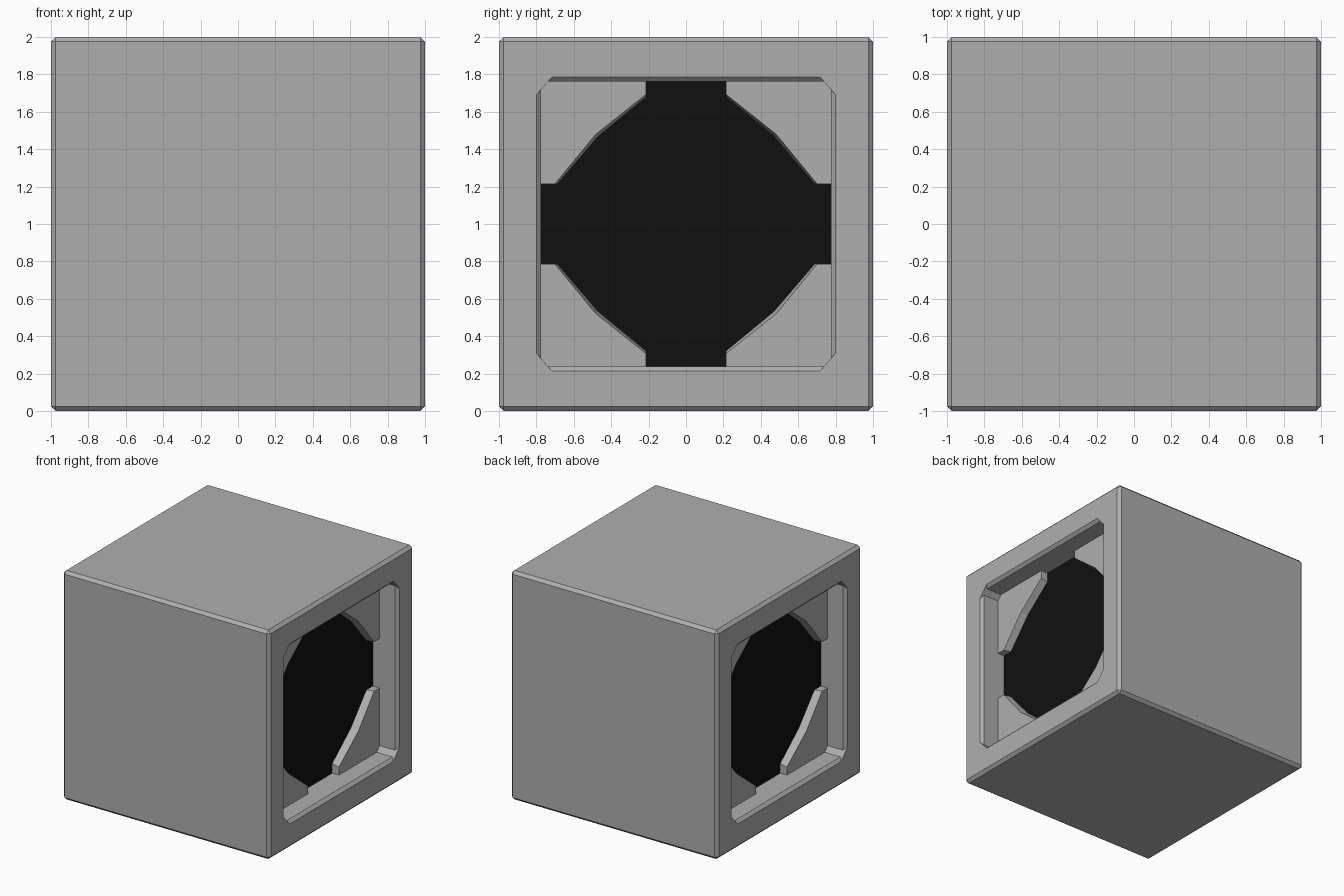
import bpy, bmesh

if "Cube" in bpy.data.objects:
    bpy.data.objects.remove(bpy.data.objects["Cube"])

# Colours
def material(name, v):
    m = bpy.data.materials.new(name)
    m.diffuse_color = (v, v, v, 1)
    m.use_nodes = True
    m.node_tree.nodes["Principled BSDF"].inputs["Base Color"].default_value = m.diffuse_color
    return m

grey = material("mid_grey", 0.43)
black = material("near_black", 0.005)

PLATE_X, FLOOR_X = 0.825, 0.76      # recess depths along x
OUTER = [(0.80, 0.69), (0.715, 0.787)]      # opening corner on the side face
INNER = [(0.775, 0.718), (0.737, 0.762)]    # opening corner inside the chamfer


def octagon(corner):
    """Mirror one cut corner into a closed 8-point loop (y, z about centre)."""
    (a, b), (c, d) = corner
    return [(a, b), (c, d), (-c, d), (-a, b), (-a, -b), (-c, -d), (c, -d), (a, -b)]


def ring(bm, x, pts):
    return [bm.verts.new((x, y, z + 1)) for y, z in pts]


def bridge(bm, r1, r2):
    n = len(r1)
    for i in range(n):
        bm.faces.new((r1[i], r1[(i + 1) % n], r2[(i + 1) % n], r2[i]))


def finish(bm, name, mat):
    bmesh.ops.recalc_face_normals(bm, faces=bm.faces[:])
    me = bpy.data.meshes.new(name)
    bm.to_mesh(me)
    bm.free()
    me.materials.append(mat)
    ob = bpy.data.objects.new(name, me)
    bpy.context.collection.objects.link(ob)
    return ob


# Chamfered cube with a recess in the left and right sides
bm = bmesh.new()
bmesh.ops.create_cube(bm, size=2)
bmesh.ops.translate(bm, verts=bm.verts[:], vec=(0, 0, 1))
bmesh.ops.bevel(bm, geom=bm.edges[:], offset=0.025, segments=1,
                affect='EDGES', profile=0.5)
bm.normal_update()
sides = [f for f in bm.faces if abs(f.normal.x) > 0.99]
bmesh.ops.delete(bm, geom=sides, context='FACES_ONLY')
e = 0.975
for s in (1, -1):
    frame = ring(bm, s, [(e, e), (-e, e), (-e, -e), (e, -e)])
    mouth = ring(bm, s, octagon(OUTER))
    for i in range(4):
        j = (i + 1) % 4
        bm.faces.new((frame[i], mouth[2 * i], mouth[2 * i + 1]))
        bm.faces.new((frame[i], mouth[2 * i + 1], mouth[2 * j], frame[j]))
    lip = ring(bm, s * 0.975, octagon(INNER))
    deep = ring(bm, s * FLOOR_X, octagon(INNER))
    bridge(bm, mouth, lip)
    bridge(bm, lip, deep)
    floor = bm.faces.new(deep)
    floor.material_index = 1
bmesh.ops.remove_doubles(bm, verts=bm.verts[:], dist=0.0005)
body = finish(bm, "cube_body", grey)
body.data.materials.append(black)      # dark recess floor

# Corner plates inside each recess, inner edge slightly sloped
rim = [(0.775, 0.215), INNER[0], INNER[1], (0.215, 0.762)]
front = rim + [(0.215, 0.692), (0.482, 0.48), (0.70, 0.215)]
back = rim + [(0.215, 0.678), (0.47, 0.468), (0.687, 0.215)]
for s, side in ((1, "right"), (-1, "left")):
    bm = bmesh.new()
    for sy in (1, -1):
        for sz in (1, -1):
            f = ring(bm, s * PLATE_X, [(y * sy, z * sz) for y, z in front])
            b = ring(bm, s * FLOOR_X, [(y * sy, z * sz) for y, z in back])
            bridge(bm, f, b)
            bm.faces.new(f)
            bm.faces.new(b[::-1])
    finish(bm, side + "_corner_plates", grey)
